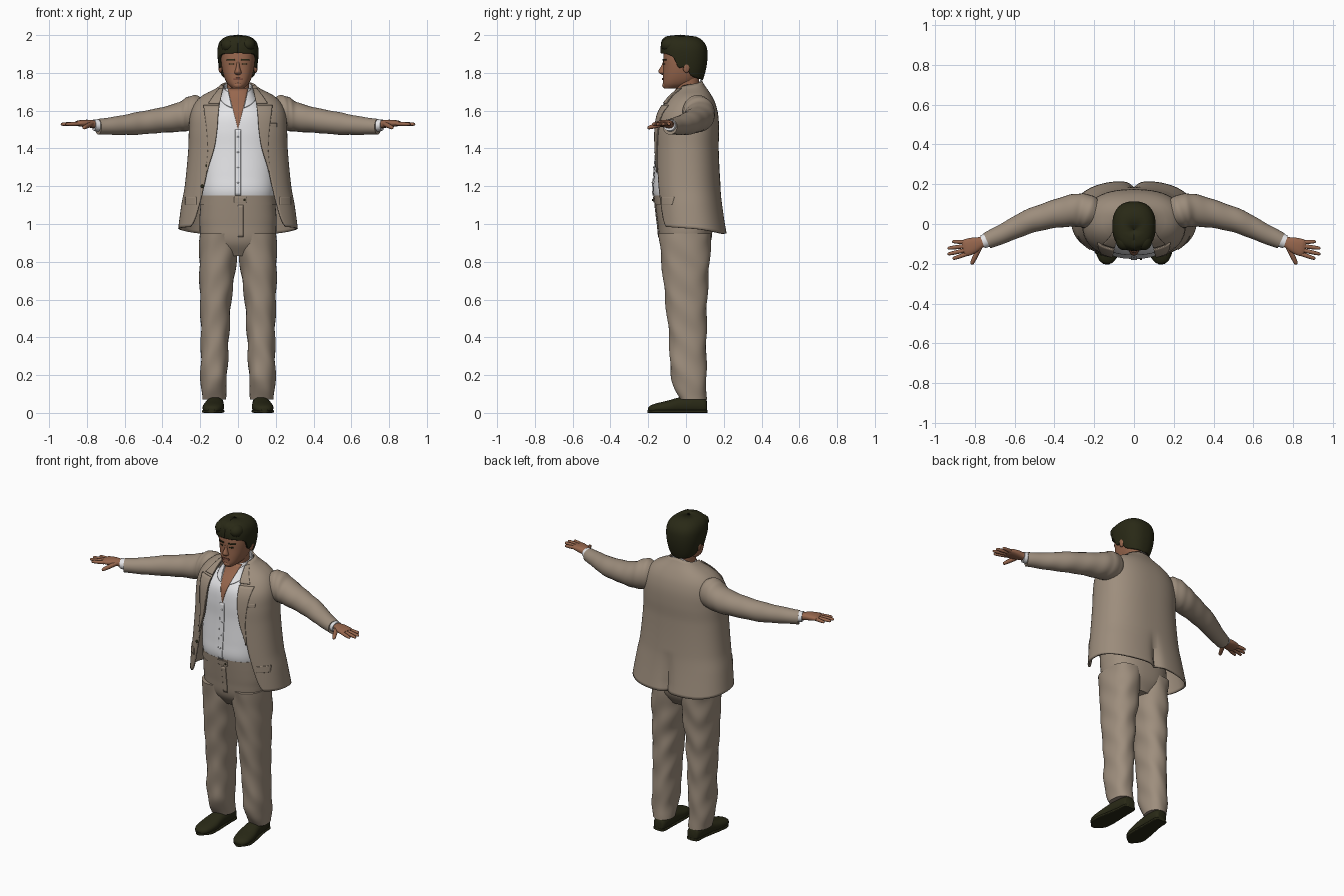
import bpy, bmesh
from math import sin, cos, pi, asin
from mathutils import Vector

if "Cube" in bpy.data.objects:
    bpy.data.objects.remove(bpy.data.objects["Cube"])


def material(name, rgb):
    m = bpy.data.materials.new(name)
    m.use_nodes = True
    m.diffuse_color = (*rgb, 1)
    bsdf = m.node_tree.nodes["Principled BSDF"]
    bsdf.inputs["Base Color"].default_value = (*rgb, 1)
    bsdf.inputs["Roughness"].default_value = 0.8
    return m


SUIT = material("beige cloth", (0.34, 0.27, 0.205))
SHIRT = material("white cotton", (0.8, 0.8, 0.82))
SKIN = material("tan skin", (0.31, 0.135, 0.075))
DARK = material("dark olive brown", (0.022, 0.022, 0.008))
LIPS = material("lips", (0.23, 0.085, 0.055))


def sample(rows, k):
    """Smooth interpolation of rows keyed by their first value."""
    k = min(max(k, rows[0][0]), rows[-1][0])
    i = max(j for j in range(len(rows) - 1) if rows[j][0] <= k)
    a, b = rows[i], rows[i + 1]
    p, q = rows[max(i - 1, 0)], rows[min(i + 2, len(rows) - 1)]
    h = b[0] - a[0]
    t = (k - a[0]) / h
    out = []
    for c in range(1, len(a)):
        m0 = (b[c] - p[c]) / (b[0] - p[0]) * h
        m1 = (q[c] - a[c]) / (q[0] - a[0]) * h
        out.append(a[c] * (1 + 2 * t) * (1 - t) ** 2 + m0 * t * (1 - t) ** 2
                   + b[c] * t * t * (3 - 2 * t) + m1 * t * t * (t - 1))
    return out


def power(v, e):
    return abs(v) ** e * (1 if v >= 0 else -1)


def finish(name, bm, mat, thick=0):
    me = bpy.data.meshes.new(name)
    bm.to_mesh(me)
    bm.free()
    me.materials.append(mat)
    ob = bpy.data.objects.new(name, me)
    bpy.context.collection.objects.link(ob)
    if thick:
        mod = ob.modifiers.new("thickness", "SOLIDIFY")
        mod.thickness, mod.offset = thick, 0
    bpy.ops.object.select_all(action="DESELECT")
    ob.select_set(True)
    bpy.context.view_layer.objects.active = ob
    bpy.ops.object.shade_smooth_by_angle(angle=0.8)
    return ob


def grid(name, f, nu, nv, mat, closed=False, thick=0):
    """Surface f(u, v); a closed one wraps in u and is capped in v."""
    bm = bmesh.new()
    cols = nu if closed else nu + 1
    vs = [[bm.verts.new(f(i / nu, j / nv)) for i in range(cols)] for j in range(nv + 1)]
    for j in range(nv):
        for i in range(nu):
            k = (i + 1) % cols
            bm.faces.new((vs[j][i], vs[j][k], vs[j + 1][k], vs[j + 1][i]))
    if closed:
        bm.faces.new(vs[0])
        bm.faces.new(vs[-1])
        bmesh.ops.recalc_face_normals(bm, faces=bm.faces)
    return finish(name, bm, mat, thick)


def body(rows, z, phi, n=2.4):
    """Point on a body section; rows are (z, half width, front y, back y), phi 0 is front."""
    a, yf, yb = sample(rows, z)[:3]
    return Vector((a * power(sin(phi), 2 / n),
                   (yf + yb) / 2 - (yb - yf) / 2 * power(cos(phi), 2 / n), z))


def loft(name, rows, mat, nv=24, n=2.4, sx=1, fold=0):
    z0, z1 = rows[0][0], rows[-1][0]

    def f(u, v):
        z = z0 + (z1 - z0) * v
        p = body(rows, z, 2 * pi * u, n)
        p.x += fold * sin(z * 38 + p.y * 30)
        p.y += fold * sin(z * 31 + p.x * 40)
        if len(rows[0]) > 4:
            p.x += sample(rows, z)[3]
        return (p.x * sx, p.y, p.z)
    return grid(name, f, 48, nv, mat, True)


def shell(name, rows, gap, lo, hi, mat, thick, nv=30, vent=0):
    """Garment open at the front by gap(z), its hems lo and hi run front 0 to back 1."""
    def f(u, v):
        s = 1 - abs(2 * u - 1)
        z0, z1 = sample(lo, s)[0], sample(hi, s)[0]
        z = z0 + (z1 - z0) * v
        start = asin(min(sample(gap, z)[0] / sample(rows, z)[0], 0.97) ** 1.2)
        p = body(rows, z, start + (2 * pi - 2 * start) * u)
        if p.y > 0.05:
            p.y -= vent * max(0, min(1, (1.2 - z) / 0.2)) / (1 + (p.x / 0.022) ** 2)
        return p
    return grid(name, f, 96, nv, mat, False, thick)


def patch(name, rows, z0, z1, left, right, mat, lift=0.003, sx=1, thick=0.004, nv=12):
    """Thin plate lying on the front of a body between two x limits."""
    def f(u, v):
        z = z0 + (z1 - z0) * v
        a = sample(rows, z)[0]
        x = left(z) + (right(z) - left(z)) * u
        phi = asin(power(max(-1, min(1, x / a)), 1.2))
        p = body(rows, z, phi)
        return (p.x * sx, p.y - lift, z + lift * 0.4)
    return grid(name, f, 10, nv, mat, False, thick)


def tube(name, rows, mat, sx=1, n=2.0, nv=24, nu=28, floor=None, fold=0):
    """Sweep along a mostly level path; rows are (x, y, z, half width, half height)."""
    keyed = [(i, *r) for i, r in enumerate(rows)]
    last = len(rows) - 1

    def f(u, v):
        x, y, z, w, h = sample(keyed, v * last)
        a = Vector(sample(keyed, v * last - 0.05)[:2])
        d = (Vector(sample(keyed, v * last + 0.05)[:2]) - a).normalized()
        c, s = power(cos(2 * pi * u), 2 / n), power(sin(2 * pi * u), 2 / n)
        k = 1 + fold * sin(v * 45 + 2 * c)
        zz = z + h * k * s
        return (sx * (x - d.y * w * k * c), y + d.x * w * k * c,
                zz if floor is None else max(zz, floor))
    return grid(name, f, nu, nv, mat, True)


def ball(name, loc, size, mat):
    bm = bmesh.new()
    bmesh.ops.create_uvsphere(bm, u_segments=20, v_segments=12, radius=1)
    bmesh.ops.scale(bm, vec=size, verts=bm.verts)
    bmesh.ops.translate(bm, vec=loc, verts=bm.verts)
    return finish(name, bm, mat)


# Body sections: height, half width, front, back
JACKET = [(.95, .315, -.16, .215), (1.1, .295, -.165, .19), (1.2, .277, -.17, .178),
          (1.4, .258, -.168, .168), (1.5, .255, -.165, .17), (1.58, .248, -.15, .165),
          (1.64, .222, -.115, .15), (1.68, .18, -.08, .13), (1.71, .12, -.05, .11),
          (1.735, .086, -.035, .092), (1.76, .075, -.03, .078)]
GAP = [(.95, .29), (1.0, .24), (1.1, .205), (1.2, .18), (1.3, .158), (1.4, .128),
       (1.5, .113), (1.6, .105), (1.68, .09), (1.76, .068)]
TORSO = [(1.1, .185, -.155, .12), (1.17, .195, -.175, .12), (1.25, .2, -.17, .125),
         (1.4, .2, -.158, .13), (1.5, .2, -.155, .13), (1.58, .18, -.142, .12),
         (1.63, .14, -.11, .105), (1.67, .09, -.075, .09), (1.72, .066, -.045, .075)]
HIPS = [(.83, .09, -.09, .09), (.9, .185, -.135, .13), (1.0, .204, -.15, .14),
        (1.08, .2, -.16, .13), (1.15, .192, -.168, .12)]
LEG = [(.07, .062, -.03, .108, .127), (.13, .066, -.06, .108, .13), (.2, .07, -.08, .108, .128),
       (.4, .074, -.09, .108, .122), (.6, .083, -.11, .112, .118),
       (.8, .098, -.13, .125, .107), (.95, .1, -.145, .135, .104)]
HEAD = [(1.717, .028, -.115, -.04), (1.74, .054, -.122, .03), (1.78, .074, -.122, .07),
        (1.83, .086, -.12, .085), (1.88, .09, -.12, .09), (1.93, .088, -.11, .088),
        (1.97, .06, -.075, .065)]
HAIR = [(1.76, .07, -.1, .082), (1.8, .087, -.112, .095), (1.85, .098, -.122, .105),
        (1.9, .103, -.128, .108), (1.94, .1, -.128, .102), (1.97, .085, -.118, .08),
        (1.99, .05, -.09, .04), (1.996, .001, -.03, -.029)]

# Trousers with waistband and fly
loft("trouser_seat", HIPS, SUIT)
band = [(z, a + .004, f - .004, b + .004) for z, a, f, b in HIPS]
loft("waistband", [(z, *sample(band, z)) for z in (1.1, 1.125, 1.152)], SUIT, 4)
patch("fly", HIPS, .93, 1.1, lambda z: 0, lambda z: .028, SUIT)
patch("waist_tab", band, 1.112, 1.142, lambda z: -.02, lambda z: .045, SUIT)
ball("waist_button", (.035, -.177, 1.127), (.006, .004, .006), DARK)

# Shirt with open neck, placket and collar
loft("shirt", TORSO, SHIRT, 40)
patch("open_neck", TORSO, 1.5, 1.715, lambda z: -(z - 1.5) * .25,
      lambda z: (z - 1.5) * .25, SKIN)
patch("placket", TORSO, 1.15, 1.5, lambda z: -.015, lambda z: .015, SHIRT, nv=24)
for z in (1.22, 1.3, 1.38, 1.46):
    ball("shirt_button", (0, body(TORSO, z, 0).y - .006, z), (.005, .003, .005), SHIRT)
COLLAR = [(1.61, .135, -.135, .115), (1.66, .098, -.1, .1), (1.7, .08, -.068, .09),
          (1.77, .068, -.048, .078)]
shell("shirt_collar", COLLAR, [(1.61, .03), (1.66, .042), (1.72, .054), (1.77, .06)],
      [(0, 1.615), (.3, 1.66), (1, 1.7)], [(0, 1.7), (.4, 1.73), (1, 1.768)], SHIRT, .006, 12)

# Jacket with back vent, lapels, pockets and buttons
shell("jacket", JACKET, GAP, [(0, .985), (.3, .975), (.7, .95), (1, .95)],
      [(0, 1.73), (1, 1.758)], SUIT, .01, 48, vent=.035)


def edge(z):
    return sample(GAP, z)[0] - .003


WIDTH = [(1.27, .004), (1.45, .045), (1.58, .072), (1.63, .085)]
for side, sx in (("left", 1), ("right", -1)):
    patch(side + "_lapel", JACKET, 1.27, 1.625, edge,
          lambda z: edge(z) + sample(WIDTH, z)[0], SUIT, .009, sx, .006, 24)
    patch(side + "_collar_leaf", JACKET, 1.635, 1.715, edge,
          lambda z: edge(z) + .06 - (z - 1.635) * .5, SUIT, .009, sx, .006)
    patch(side + "_pocket_flap", JACKET, 1.1, 1.14, lambda z: .22, lambda z: .278,
          SUIT, .007, sx, .006)
patch("breast_pocket", JACKET, 1.51, 1.53, lambda z: .145, lambda z: .205, SUIT, .008)
for z in (1.2, 1.31):
    x = edge(z) + .012
    y = body(JACKET, z, asin((x / sample(JACKET, z)[0]) ** 1.2)).y
    ball("jacket_button", (-x, y - .008, z), (.009, .005, .009), DARK)

# Limbs
FINGERS = {"index": ((.84, -.15), (.912, -.175)), "middle": ((.85, -.132), (.938, -.152)),
           "ring": ((.855, -.112), (.938, -.122)), "little": ((.845, -.092), (.915, -.088)),
           "thumb": ((.775, -.115), (.818, -.203))}
for side, sx in (("left", 1), ("right", -1)):
    loft(side + "_trouser_leg", LEG, SUIT, 60, 2.3, sx, .003)
    tube(side + "_shoe", [(.118, .112, .03, .02, .025), (.118, .1, .038, .038, .04),
                          (.12, .04, .042, .045, .045), (.124, -.03, .04, .048, .043),
                          (.13, -.1, .03, .056, .034), (.136, -.16, .024, .05, .026),
                          (.139, -.19, .02, .033, .018), (.14, -.2, .018, .012, .01)],
         DARK, sx, 2.3, floor=.01)
    tube(side + "_sole", [(.118, .113, .008, .02, .008), (.118, .1, .008, .04, .008),
                          (.12, .03, .008, .044, .008), (.13, -.1, .008, .058, .008),
                          (.136, -.16, .008, .053, .008), (.14, -.203, .008, .014, .008)],
         DARK, sx, 5)
    tube(side + "_sleeve", [(.16, .05, 1.585, .05, .06), (.215, .06, 1.59, .08, .09),
                            (.265, .068, 1.583, .085, .09), (.32, .066, 1.565, .08, .077),
                            (.42, .045, 1.548, .068, .066), (.53, .012, 1.533, .06, .06),
                            (.63, -.035, 1.522, .051, .05), (.74, -.085, 1.515, .042, .041)],
         SUIT, sx, nv=60, fold=.014)
    tube(side + "_shirt_cuff", [(.71, -.07, 1.518, .034, .033), (.735, -.08, 1.521, .035, .033),
                                (.763, -.09, 1.524, .034, .03)], SHIRT, sx, nv=6)
    tube(side + "_hand", [(.73, -.075, 1.524, .026, .022), (.765, -.09, 1.528, .027, .021),
                          (.8, -.104, 1.532, .038, .02), (.84, -.118, 1.533, .043, .016),
                          (.86, -.123, 1.532, .036, .01)], SKIN, sx, 2.4)
    for finger, ((x0, y0), (x1, y1)) in FINGERS.items():
        drop = .022 if finger == "thumb" else .003
        r = .013 if finger == "thumb" else .0105
        rows = []
        for t, k in ((0, 1), (.4, 1), (.8, .85), (.95, .65), (1, .25)):
            rows.append((x0 + (x1 - x0) * t, y0 + (y1 - y0) * t, 1.531 - drop * t, r * k, r * k))
        tube(f"{side}_{finger}_finger", rows, SKIN, sx, nv=12, nu=12)

# Head and face
loft("neck", [(1.6, .062, -.055, .07), (1.7, .058, -.05, .068), (1.8, .06, -.055, .07)], SKIN, 8)
loft("head", HEAD, SKIN, 36)
loft("nose", [(1.79, .008, -.128, -.1), (1.798, .019, -.142, -.1), (1.81, .016, -.146, -.1),
              (1.835, .009, -.132, -.1), (1.862, .008, -.12, -.1)], SKIN, 14, 2)
ball("chin", (0, -.108, 1.735), (.026, .018, .018), SKIN)
patch("mouth", HEAD, 1.762, 1.773, lambda z: -.024, lambda z: .024, LIPS)
for side, sx in (("left", 1), ("right", -1)):
    patch(side + "_eye", HEAD, 1.843, 1.85, lambda z: .022, lambda z: .046, DARK, .001, sx, .002, 3)
    patch(side + "_eyebrow", HEAD, 1.865, 1.873, lambda z: .016, lambda z: .06, DARK, .003, sx, nv=3)
    ball(side + "_ear", (sx * .093, .002, 1.832), (.011, .019, .032), SKIN)

# Hair with a swept front
shell("hair", HAIR, [(1.7, 0), (2.0, 0)],
      [(0, 1.905), (.25, 1.9), (.37, 1.88), (.43, 1.83), (.5, 1.83), (.6, 1.785), (1, 1.762)],
      [(0, 1.996), (1, 1.996)], DARK, .012, 24)
for x, z, w in ((-.05, 1.945, .042), (0, 1.957, .05), (.05, 1.948, .042)):
    ball("hair_lock", (x, -.082, z), (w, .05, .04), DARK)
